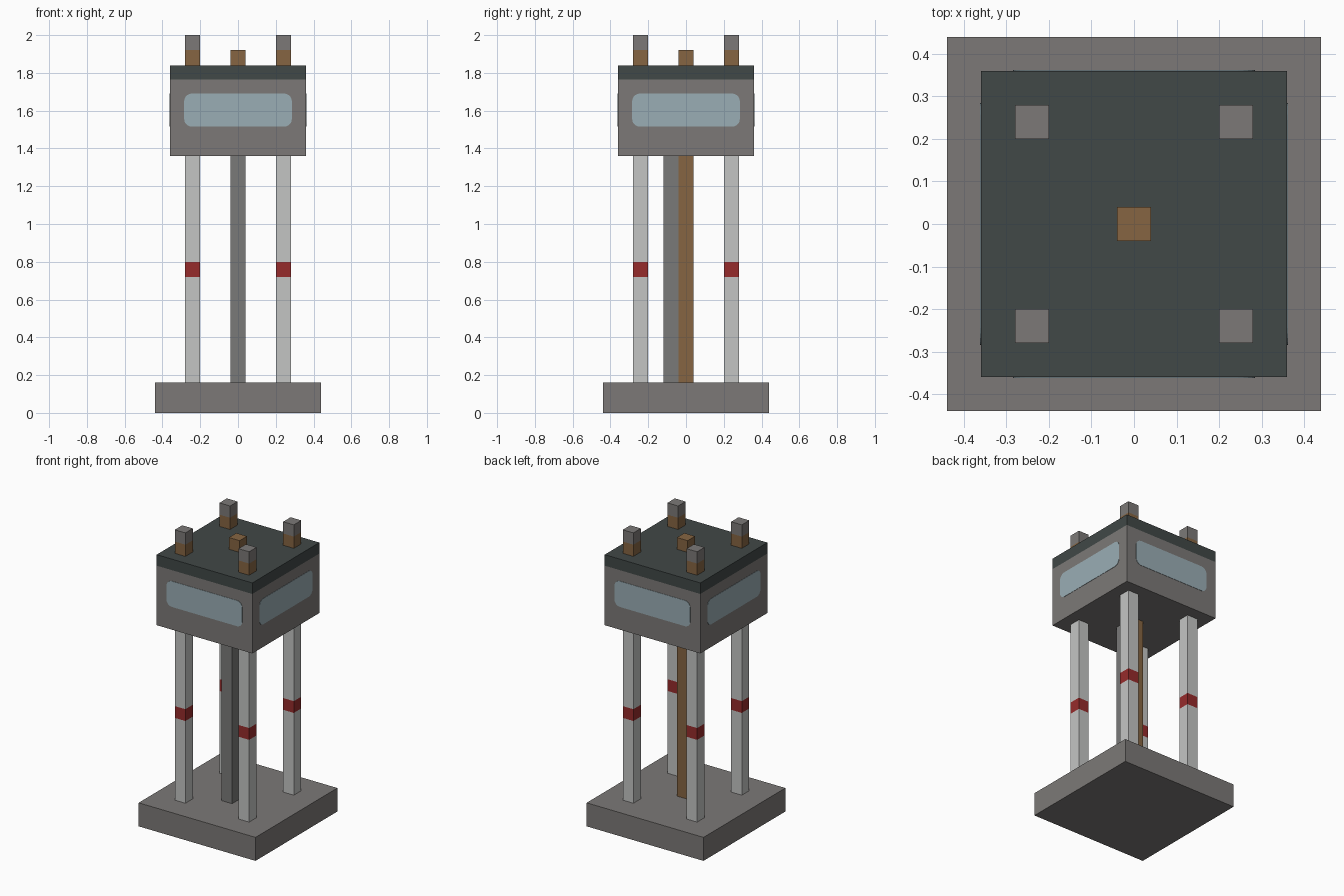
import bpy, bmesh
from math import pi, sin, cos
from mathutils import Matrix

cube = bpy.data.objects.get("Cube")
if cube:
    bpy.data.objects.remove(cube, do_unlink=True)


def material(name, rgb):
    """Flat material from 0-255 display colour, stored as linear."""
    lin = [((c / 255 + 0.055) / 1.055) ** 2.4 for c in rgb]
    m = bpy.data.materials.new(name)
    m.use_nodes = True
    m.diffuse_color = (*lin, 1)
    m.node_tree.nodes["Principled BSDF"].inputs["Base Color"].default_value = (*lin, 1)
    return m


STONE = material("warm grey stone", (124, 121, 119))
STEEL = material("pipe grey", (122, 122, 121))
ROOF = material("dark slate", (65, 72, 71))
WHITE = material("pale grey paint", (196, 197, 196))
RED = material("red paint", (150, 43, 43))
BROWN = material("brown copper", (134, 101, 66))
GLASS = material("pale blue glass", (154, 174, 181))


def finish(name, bm, mat):
    bmesh.ops.recalc_face_normals(bm, faces=bm.faces)
    mesh = bpy.data.meshes.new(name)
    bm.to_mesh(mesh)
    bm.free()
    mesh.materials.append(mat)
    ob = bpy.data.objects.new(name, mesh)
    bpy.context.collection.objects.link(ob)
    return ob


def block(name, half, z0, z1, mat, x=0, y=0):
    """Square upright block between two heights."""
    bm = bmesh.new()
    size = Matrix.Diagonal((2 * half, 2 * half, z1 - z0, 1))
    bmesh.ops.create_cube(bm, size=1, matrix=Matrix.Translation((x, y, (z0 + z1) / 2)) @ size)
    return finish(name, bm, mat)


def window(name, angle):
    """Thin rounded pane on one cabin wall."""
    w, h, r, steps = 0.285, 0.0875, 0.04, 5
    bm = bmesh.new()
    rim = []
    for q, (sx, sz) in enumerate([(1, 1), (-1, 1), (-1, -1), (1, -1)]):
        for i in range(steps + 1):
            a = (q + i / steps) * pi / 2
            rim.append(bm.verts.new((sx * (w - r) + r * cos(a), -0.358,
                                     1.603 + sz * (h - r) + r * sin(a))))
    pane = bm.faces.new(rim)
    out = bmesh.ops.extrude_face_region(bm, geom=[pane])
    bmesh.ops.translate(bm, vec=(0, -0.004, 0),
                        verts=[v for v in out["geom"] if isinstance(v, bmesh.types.BMVert)])
    bmesh.ops.rotate(bm, verts=bm.verts, matrix=Matrix.Rotation(angle, 3, "Z"))
    return finish(name, bm, GLASS)


# Plinth, cabin and roof
block("base", 0.44, 0, 0.16, STONE)
block("cabin", 0.36, 1.36, 1.765, STONE)
block("roof", 0.36, 1.765, 1.84, ROOF)

# Central shaft with a pipe in front of it
block("central_shaft", 0.04, 0.16, 1.36, BROWN)
block("central_stub", 0.04, 1.84, 1.92, BROWN)
block("front_pipe", 0.04, 0.16, 1.36, STEEL, 0, -0.08)

# Four banded legs, each with a capped post above the roof
for side, x in (("left", 0.24), ("right", -0.24)):
    for end, y in (("front", -0.24), ("back", 0.24)):
        for part, z0, z1, mat in (("lower_leg", 0.16, 0.72, WHITE),
                                  ("leg_band", 0.72, 0.80, RED),
                                  ("upper_leg", 0.80, 1.36, WHITE),
                                  ("roof_post", 1.84, 1.92, BROWN),
                                  ("post_cap", 1.92, 2.0, STONE)):
            block(f"{end}_{side}_{part}", 0.04, z0, z1, mat, x, y)

# One window per wall
for i, wall in enumerate(("front", "left", "back", "right")):
    window(f"{wall}_window", i * pi / 2)
